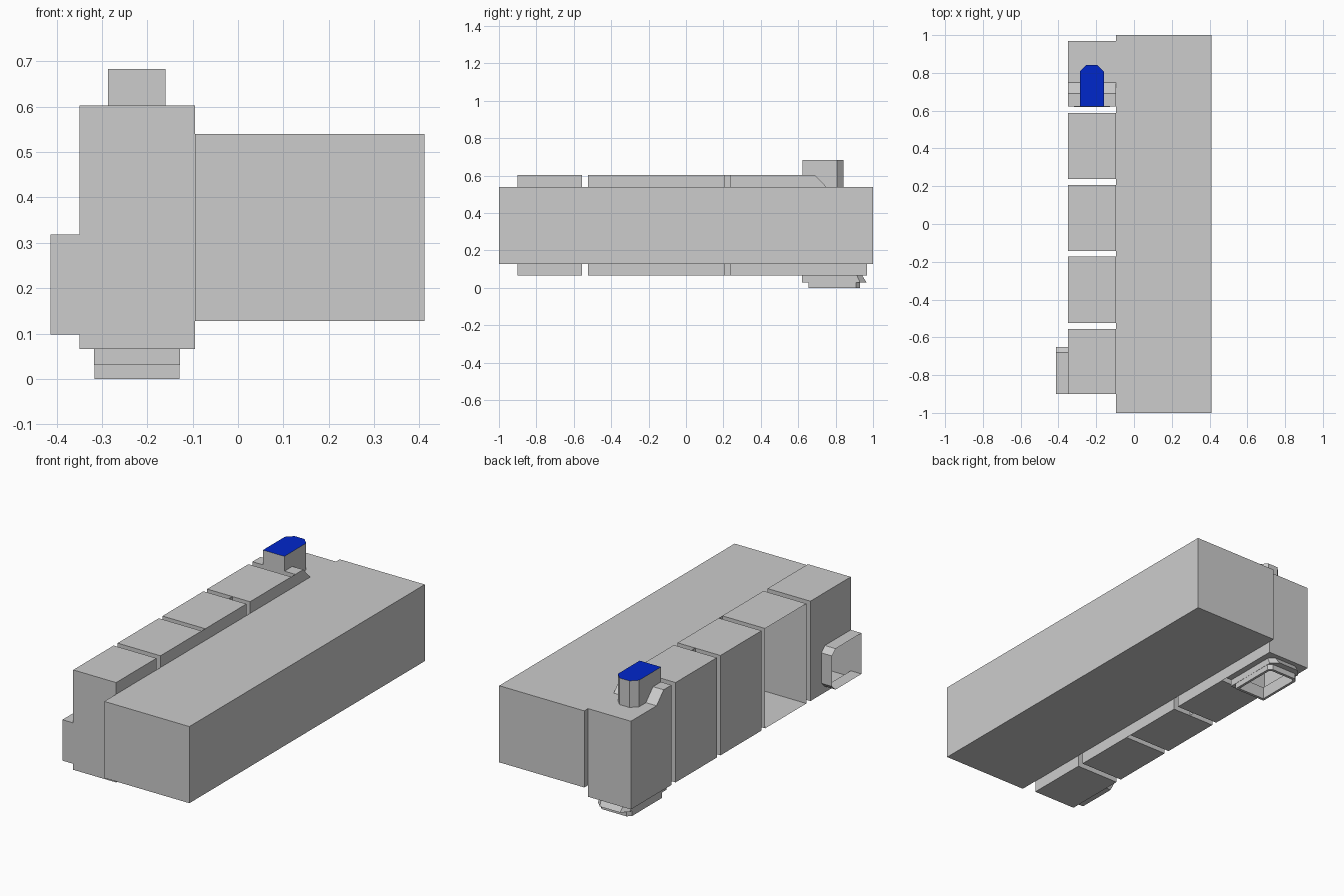
import bpy, bmesh

cube = bpy.data.objects.get("Cube")
if cube:
    bpy.data.objects.remove(cube, do_unlink=True)


def make_material(name, color):
    m = bpy.data.materials.new(name)
    m.use_nodes = True
    m.diffuse_color = color
    m.node_tree.nodes["Principled BSDF"].inputs["Base Color"].default_value = color
    return m


grey = make_material("mid_grey", (0.605, 0.605, 0.605, 1))
blue = make_material("deep_blue", (0.0, 0.02, 0.6, 1))


def finish(name, bm, mats=(grey,)):
    bmesh.ops.recalc_face_normals(bm, faces=bm.faces)
    mesh = bpy.data.meshes.new(name)
    bm.to_mesh(mesh)
    bm.free()
    for m in mats:
        mesh.materials.append(m)
    ob = bpy.data.objects.new(name, mesh)
    bpy.context.collection.objects.link(ob)
    return ob


def bridge(bm, a, b):
    for i in range(len(a)):
        j = (i + 1) % len(a)
        bm.faces.new((a[i], a[j], b[j], b[i]))


def prism(bm, profile, axis, lo, hi, low_cap=True, high_cap=True):
    """Extrude a 2D profile along an axis, optionally leaving ends open."""
    def ring(d):
        out = []
        for u, v in profile:
            co = [u, v]
            co.insert(axis, d)
            out.append(bm.verts.new(co))
        return out
    a, b = ring(lo), ring(hi)
    bridge(bm, a, b)
    if low_cap:
        bm.faces.new(a)
    if high_cap:
        bm.faces.new(b)


def rect(u0, u1, v0, v1):
    return [(u0, v0), (u1, v0), (u1, v1), (u0, v1)]


def cut_end(x0, x1, y0, y1, c):
    """Rectangle with its two rear corners cut off."""
    return [(x0, y0), (x1, y0), (x1, y1 - c), (x1 - c, y1),
            (x0 + c, y1), (x0, y1 - c)]


# Main block
bm = bmesh.new()
prism(bm, rect(-1, 1, 0.128, 0.54), 0, -0.095, 0.411)
finish("main_block", bm)

# Row of side modules
OUT, IN, BOT, TOP = -0.35, -0.095, 0.066, 0.603
spans = [(-0.9, -0.557), (-0.523, -0.173), (-0.142, 0.207), (0.238, 0.588)]
for i, (y0, y1) in enumerate(spans):
    bm = bmesh.new()
    # the first opens into its side tab, the second is an open bay
    prism(bm, rect(y0, y1, BOT, TOP), 0, OUT, IN, low_cap=i > 1)
    if i == 0:
        wall = [(y0, BOT), (y1, BOT), (y1, TOP), (y0, TOP), (y0, 0.318),
                (-0.68, 0.318), (-0.65, 0.29), (-0.65, 0.126),
                (-0.68, 0.098), (y0, 0.098)]
        bm.faces.new([bm.verts.new((OUT, y, z)) for y, z in wall])
    finish(f"side_module_{i + 1}", bm)

# Rear module with sloped shoulder; its floor opens into the bottom tab
bm = bmesh.new()
prism(bm, [(0.623, BOT), (0.968, BOT), (0.968, 0.54), (0.75, 0.54),
           (0.69, TOP), (0.623, TOP)], 0, OUT, IN)
floor = [f for f in bm.faces if all(v.co.z < BOT + 0.001 for v in f.verts)]
bmesh.ops.delete(bm, geom=floor, context='FACES_ONLY')
bridge(bm, *[[bm.verts.new((x, y, BOT)) for x, y in rect(*r)]
             for r in ((OUT, IN, 0.623, 0.968), (-0.303, -0.143, 0.67, 0.915))])
bmesh.ops.remove_doubles(bm, verts=bm.verts, dist=0.0005)
finish("rear_module", bm)

# Single sheets closing the gaps along the block, the middle one recessed
for i, (x, y0, y1) in enumerate([(IN, -0.173, -0.142), (-0.2, 0.207, 0.238),
                                 (IN, 0.588, 0.623)]):
    bm = bmesh.new()
    bm.faces.new([bm.verts.new((x, y, z)) for y, z in rect(y0, y1, BOT, TOP)])
    finish(f"gap_sheet_{i + 1}", bm)

# Open side tab on the front module
bm = bmesh.new()
prism(bm, [(-0.9, 0.098), (-0.68, 0.098), (-0.65, 0.126), (-0.65, 0.29),
           (-0.68, 0.318), (-0.9, 0.318)], 0, -0.414, OUT,
      low_cap=False, high_cap=False)
finish("side_tab", bm)

# Top tab with blue upper face
bm = bmesh.new()
prism(bm, cut_end(-0.287, -0.16, 0.622, 0.842, 0.034), 2, 0.53, 0.683)
tab = finish("top_tab", bm, (grey, blue))
for p in tab.data.polygons:
    p.material_index = int(p.normal.z > 0.9)

# Bottom tab: flared collar, stepped rim and open hollow
bm = bmesh.new()
levels = [(0, 0.62, 0.942, 0.028, BOT), (0, 0.62, 0.965, 0.035, 0.03),
          (0.001, 0.655, 0.93, 0.02, 0.03), (0.001, 0.655, 0.93, 0.02, 0),
          (0.015, 0.67, 0.915, 0.012, 0), (0.015, 0.67, 0.915, 0.012, BOT)]
rings = [[bm.verts.new((x, y, z)) for x, y in
          cut_end(-0.318 + s, -0.128 - s, y0, y1, c)]
         for s, y0, y1, c, z in levels]
for a, b in zip(rings, rings[1:]):
    bridge(bm, a, b)
finish("bottom_tab", bm)
